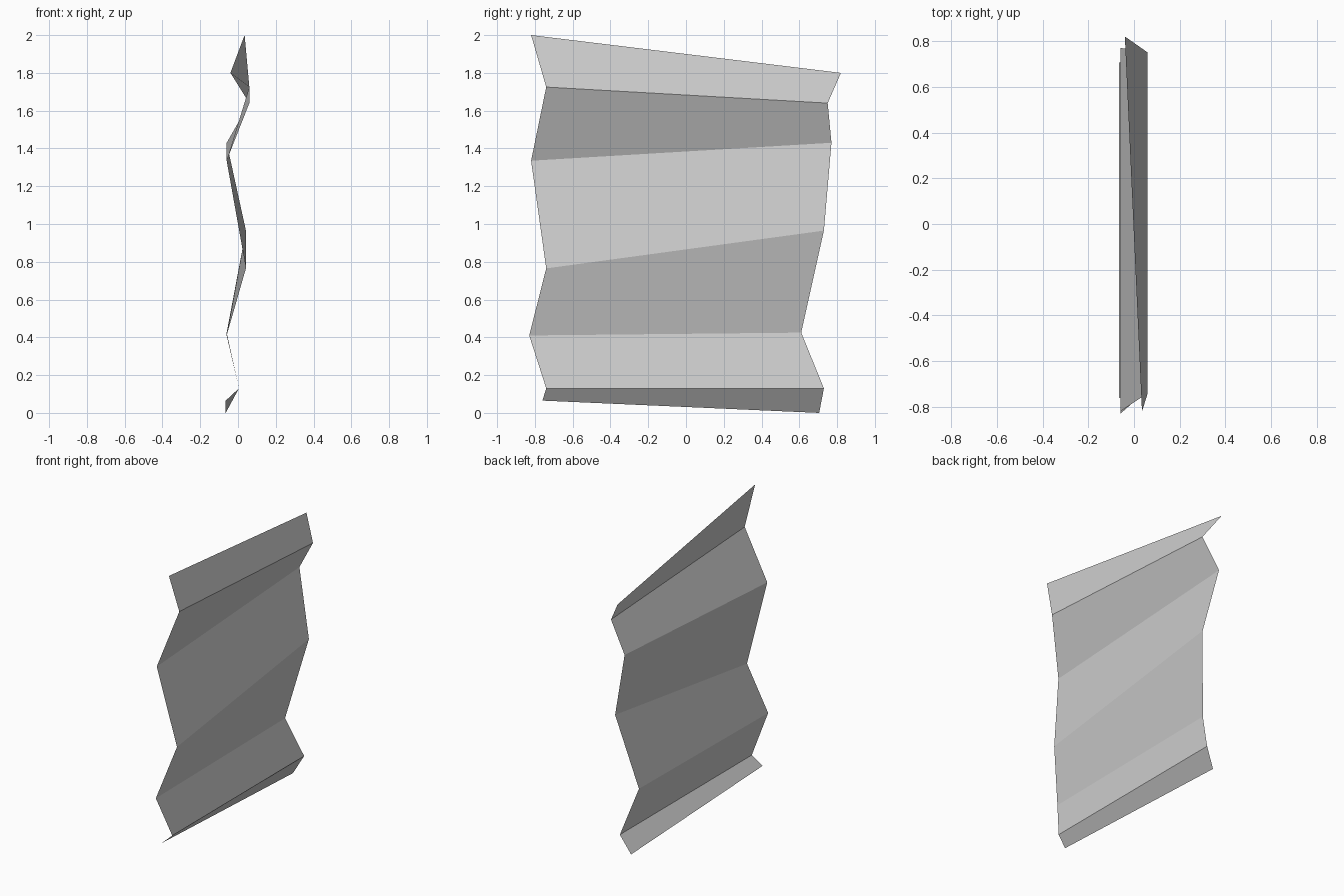
import bpy, bmesh

if "Cube" in bpy.data.objects:
    bpy.data.objects.remove(bpy.data.objects["Cube"])

# Fold lines from bottom to top: (front point, back point)
FOLDS = [
    ((-0.065, -0.76, 0.065), (-0.065, 0.705, 0.0)),
    ((0.005, -0.74, 0.13), (0.005, 0.73, 0.13)),
    ((-0.06, -0.83, 0.41), (-0.06, 0.61, 0.425)),
    ((0.042, -0.74, 0.765), (0.042, 0.73, 0.965)),
    ((-0.06, -0.82, 1.335), (-0.06, 0.77, 1.43)),
    ((0.06, -0.74, 1.725), (0.06, 0.75, 1.64)),
    ((0.035, -0.82, 2.0), (-0.04, 0.82, 1.8)),
]

grey = bpy.data.materials.new("light_grey")
grey.diffuse_color = (0.6, 0.6, 0.6, 1)
grey.use_nodes = True
grey.node_tree.nodes["Principled BSDF"].inputs["Base Color"].default_value = grey.diffuse_color

# Single pleated sheet, one quad between neighbouring folds
bm = bmesh.new()
rows = [[bm.verts.new(p) for p in fold] for fold in FOLDS]
for (a, b), (c, d) in zip(rows, rows[1:]):
    bm.faces.new((a, b, d, c))

mesh = bpy.data.meshes.new("folded_sheet")
bm.to_mesh(mesh)
bm.free()
mesh.materials.append(grey)
sheet = bpy.data.objects.new("folded_sheet", mesh)
bpy.context.collection.objects.link(sheet)
